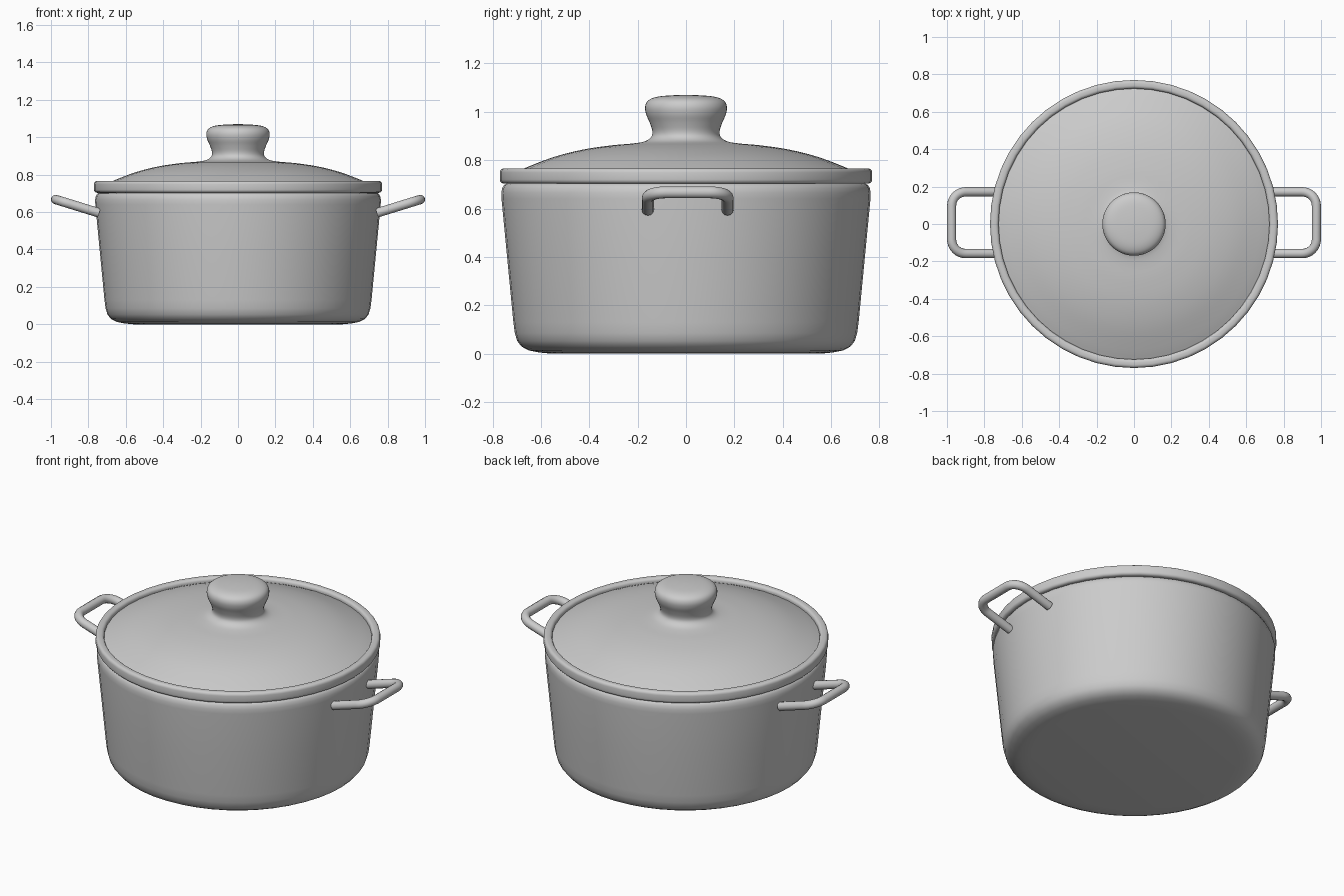
import bpy, bmesh, math
from mathutils import Vector

if "Cube" in bpy.data.objects:
    bpy.data.objects.remove(bpy.data.objects["Cube"])

SEGMENTS = 48


def smooth_profile(points, steps=4):
    """Catmull-Rom curve through 2D points."""
    pts = [Vector(p) for p in points]
    pts = [pts[0] * 2 - pts[1]] + pts + [pts[-1] * 2 - pts[-2]]
    out = []
    for a, b, c, d in zip(pts, pts[1:], pts[2:], pts[3:]):
        for i in range(steps):
            t = i / steps
            out.append(0.5 * (2 * b + (c - a) * t + (2 * a - 5 * b + 4 * c - d) * t**2
                              + (3 * b - a - 3 * c + d) * t**3))
    return [tuple(p) for p in out] + [tuple(pts[-2])]


def lathe(name, profile, closed=False, angle=50):
    """Spin an (r, z) profile around the z axis."""
    bm = bmesh.new()
    vs = [bm.verts.new((r, 0, z)) for r, z in profile]
    es = [bm.edges.new(pair) for pair in zip(vs, vs[1:])]
    if closed:
        es.append(bm.edges.new((vs[-1], vs[0])))
    bmesh.ops.spin(bm, geom=vs + es, cent=(0, 0, 0), axis=(0, 0, 1),
                   angle=math.tau, steps=SEGMENTS)
    bmesh.ops.remove_doubles(bm, verts=bm.verts[:], dist=0.0005)
    bmesh.ops.recalc_face_normals(bm, faces=bm.faces[:])
    mesh = bpy.data.meshes.new(name)
    bm.to_mesh(mesh)
    bm.free()
    obj = bpy.data.objects.new(name, mesh)
    bpy.context.collection.objects.link(obj)
    bpy.ops.object.select_all(action='DESELECT')
    obj.select_set(True)
    bpy.context.view_layer.objects.active = obj
    bpy.ops.object.shade_smooth_by_angle(angle=math.radians(angle))
    return obj


def handle(name, side):
    """Bent round bar rising outward from the pot wall."""
    y0, half, x_in, x_out, r = 0.007, 0.165, 0.742, 0.975, 0.075
    path = [(x_in, -half)]
    for cy, start in ((-half + r, -90), (half - r, 0)):
        for i in range(9):
            a = math.radians(start + 90 * i / 8)
            path.append((x_out - r + r * math.cos(a), cy + r * math.sin(a)))
    path.append((x_in, half))
    curve = bpy.data.curves.new(name, 'CURVE')
    curve.dimensions = '3D'
    curve.bevel_depth = 0.025
    curve.bevel_resolution = 4
    curve.use_fill_caps = True
    spline = curve.splines.new('POLY')
    spline.points.add(len(path) - 1)
    for p, (x, y) in zip(spline.points, path):
        z = 0.595 + (x - x_in) * 0.072 / (x_out - x_in)
        p.co = (side * x, y + y0, z, 1)
    spline.use_smooth = True
    obj = bpy.data.objects.new(name, curve)
    bpy.context.collection.objects.link(obj)


# Hollow pot body with rounded base and lip
lathe("pot_body", [
    (0, 0), (0.56, 0), (0.61, 0.005), (0.65, 0.013), (0.68, 0.029), (0.698, 0.052),
    (0.708, 0.085), (0.714, 0.13), (0.739, 0.39), (0.763, 0.64), (0.764, 0.665),
    (0.76, 0.685), (0.752, 0.698), (0.738, 0.705), (0.715, 0.705),
    (0.705, 0.65), (0.665, 0.13), (0.62, 0.06), (0.54, 0.04), (0, 0.04)])

# Domed lid flowing into the knob
lathe("lid_and_knob", [(0, 0.72), (0.735, 0.72)] + smooth_profile([
    (0.735, 0.737), (0.67, 0.766), (0.55, 0.812), (0.43, 0.843), (0.31, 0.861),
    (0.22, 0.869), (0.17, 0.878), (0.144, 0.896), (0.139, 0.92), (0.15, 0.955),
    (0.165, 0.99), (0.169, 1.022), (0.156, 1.047), (0.12, 1.062), (0.06, 1.068),
    (0, 1.07)]))

# Rounded band around the lid edge
band = []
for cx, cz, start in ((0.753, 0.72, -90), (0.753, 0.749, 0),
                      (0.741, 0.749, 90), (0.741, 0.72, 180)):
    for i in range(5):
        a = math.radians(start + 90 * i / 4)
        band.append((cx + 0.017 * math.cos(a), cz + 0.017 * math.sin(a)))
lathe("lid_rim", band, closed=True)

# Side handles
handle("handle_right", 1)
handle("handle_left", -1)
